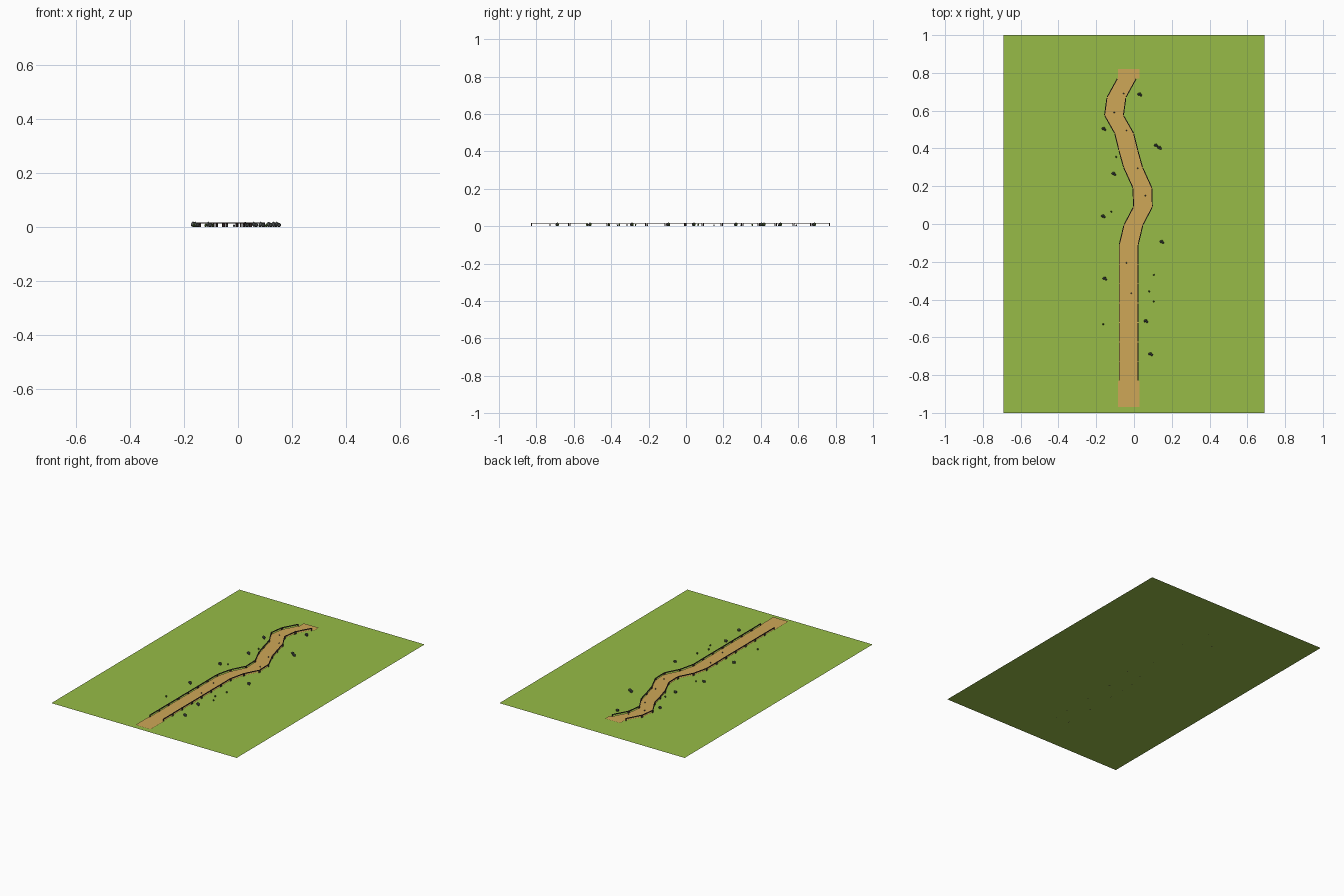
import bpy, bmesh, math, random
from mathutils import Vector, Matrix

if "Cube" in bpy.data.objects:
    bpy.data.objects.remove(bpy.data.objects["Cube"])

random.seed(4)


def material(name, rgb):
    m = bpy.data.materials.new(name)
    m.diffuse_color = (*rgb, 1)
    m.use_nodes = True
    m.node_tree.nodes["Principled BSDF"].inputs["Base Color"].default_value = m.diffuse_color
    return m


GRASS = material("grass green", (0.31, 0.50, 0.063))
SAND = material("sandy tan", (0.62, 0.39, 0.095))
WOOD = material("dark wood", (0.07, 0.045, 0.04))
STONE = material("slate stone", (0.10, 0.11, 0.11))
LEAF = material("leaf green", (0.10, 0.19, 0.03))


def finish(name, bm, *mats):
    mesh = bpy.data.meshes.new(name)
    bm.to_mesh(mesh)
    bm.free()
    for m in mats:
        mesh.materials.append(m)
    ob = bpy.data.objects.new(name, mesh)
    bpy.context.collection.objects.link(ob)
    return ob


def beam(bm, a, b, width, height):
    """Box running from a to b, centred on that line."""
    d = b - a
    rot = Matrix.Rotation(math.atan2(d.y, d.x), 4, 'Z')
    mat = Matrix.Translation((a + b) / 2) @ rot @ Matrix.Diagonal((d.length, width, height, 1))
    bmesh.ops.create_cube(bm, size=1, matrix=mat)


# Ground sheet
bm = bmesh.new()
bmesh.ops.create_grid(bm, x_segments=1, y_segments=1, size=1,
                      matrix=Matrix.Diagonal((0.69, 1, 1, 1)))
finish("ground", bm, GRASS)

# Path centre line: straight stretch, then the winding part
track = [(-0.028, -0.83 + 0.72 * i / 7) for i in range(8)]
track += [(-0.003, -0.005), (0.047, 0.09), (0.045, 0.19), (-0.005, 0.30), (-0.03, 0.39),
          (-0.052, 0.48), (-0.106, 0.575), (-0.093, 0.67), (-0.038, 0.77)]

# Path sheet
bm = bmesh.new()
rows = [[bm.verts.new((x + s * 0.051, y, 0.004)) for s in (-1, 1)] for x, y in track]
for a, b in zip(rows, rows[1:]):
    bm.faces.new((a[0], a[1], b[1], b[0]))
finish("path", bm, SAND)

# Slightly wider patches at both ends of the path
for name, y0, y1 in (("path_front_end", -0.97, -0.83), ("path_back_end", 0.77, 0.82)):
    bm = bmesh.new()
    bm.faces.new([bm.verts.new((x, y, 0.004)) for x, y in
                  ((-0.084, y0), (0.028, y0), (0.028, y1), (-0.084, y1))])
    finish(name, bm, SAND)

# Low fences: one rail with two posts per stretch, small gaps between
for name, side in (("left_fence", -1), ("right_fence", 1)):
    bm = bmesh.new()
    pts = [Vector((x + side * 0.05, y, 0.016)) for x, y in track]
    for a, b in zip(pts, pts[1:]):
        gap = (b - a).normalized() * 0.002
        a, b = a + gap, b - gap
        beam(bm, a, b, 0.005, 0.004)
        for p, s in ((a, 1), (b, -1)):
            q = p + gap * s * 2
            q.z = p.z = 0.009
            beam(bm, p, q, 0.005, 0.018)
    finish(name, bm, WOOD)


def lump(bm, x, y, r, height, mat_index=0):
    """Rough low-poly lump resting on the ground."""
    verts = bmesh.ops.create_icosphere(bm, subdivisions=1, radius=1)["verts"]
    for v in verts:
        k = random.uniform(0.85, 1.1)
        v.co = (x + v.co.x * r * k, y + v.co.y * r * k, height * (v.co.z + 1) / 2)
    for f in {f for v in verts for f in v.link_faces}:
        f.material_index = mat_index


# Stone clusters with a little greenery beside the path
clusters = [(0.03, 0.685), (-0.16, 0.503), (0.117, 0.415), (0.135, 0.402), (-0.107, 0.265),
            (-0.163, 0.04), (0.147, -0.095), (-0.155, -0.29), (0.063, -0.515), (0.088, -0.69)]
bm = bmesh.new()
for x, y in clusters:
    lump(bm, x - 0.004, y + 0.002, 0.008, 0.021)
    lump(bm, x + 0.006, y - 0.003, 0.007, 0.016)
    lump(bm, x + 0.002, y + 0.006, 0.005, 0.018, 1)
finish("stone_clusters", bm, STONE, LEAF)

# Tiny tufts in the grass
tufts = [(-0.095, 0.355), (-0.12, 0.065), (0.105, -0.27), (0.08, -0.357),
         (0.105, -0.41), (-0.163, -0.53)]
bm = bmesh.new()
for x, y in tufts:
    lump(bm, x, y, 0.005, 0.014)
finish("grass_tufts", bm, LEAF)

# Pebbles on the path
pebbles = [(-0.015, -0.367), (-0.04, -0.205), (0.02, 0.295), (0.06, 0.15),
           (-0.04, 0.495), (-0.055, 0.69), (-0.105, 0.59)]
bm = bmesh.new()
for x, y in pebbles:
    lump(bm, x, y, 0.004, 0.011)
finish("path_pebbles", bm, STONE)
